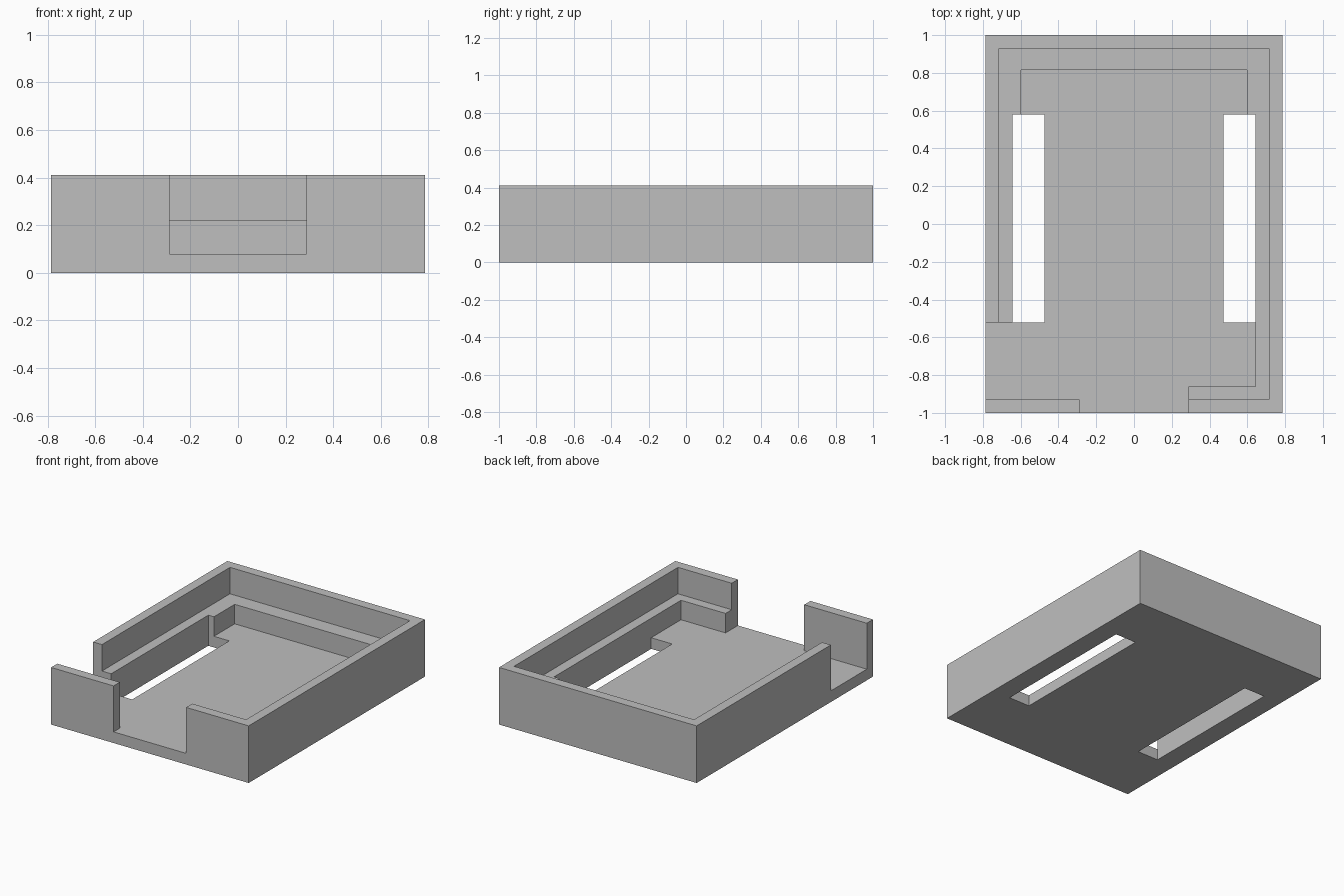
import bpy
import bmesh

cube = bpy.data.objects.get("Cube")
if cube:
    bpy.data.objects.remove(cube, do_unlink=True)

grey = bpy.data.materials.new("plain grey")
grey.use_nodes = True
colour = (0.52, 0.52, 0.52, 1)
grey.diffuse_color = colour
grey.node_tree.nodes["Principled BSDF"].inputs["Base Color"].default_value = colour

W, L = 0.785, 1.0                    # half width and half length
FLOOR, LEDGE, TOP = 0.08, 0.22, 0.41
IN_X, IN_Y = 0.715, 0.93             # inner faces of the walls
SLOT_IN, SLOT_OUT = 0.475, 0.642
SLOT_FRONT, SLOT_BACK = -0.522, 0.58
GATE = 0.288                         # half width of the front opening


def prism(name, outline, z0, z1):
    """Extrude a flat outline (counter-clockwise) from z0 to z1."""
    bm = bmesh.new()
    face = bm.faces.new([bm.verts.new((x, y, z0)) for x, y in outline])
    ext = bmesh.ops.extrude_face_region(bm, geom=[face])
    verts = [v for v in ext["geom"] if isinstance(v, bmesh.types.BMVert)]
    bmesh.ops.translate(bm, verts=verts, vec=(0, 0, z1 - z0))
    bmesh.ops.recalc_face_normals(bm, faces=bm.faces)
    mesh = bpy.data.meshes.new(name)
    bm.to_mesh(mesh)
    bm.free()
    mesh.materials.append(grey)
    obj = bpy.data.objects.new(name, mesh)
    bpy.context.collection.objects.link(obj)
    return obj


def rect(x0, x1, y0, y1):
    return [(x0, y0), (x1, y0), (x1, y1), (x0, y1)]


# Floor plate with two long slots
floor = prism("floor_plate", rect(-W, W, -L, L), 0, FLOOR)
for side, x0, x1 in (("right", -SLOT_OUT, -SLOT_IN), ("left", SLOT_IN, SLOT_OUT)):
    cutter = prism(side + "_slot_cutter", rect(x0, x1, SLOT_FRONT, SLOT_BACK), -0.1, 0.15)
    cutter.hide_render = True
    cutter.hide_viewport = True
    cutter.display_type = 'WIRE'
    cut = floor.modifiers.new(side + " slot", 'BOOLEAN')
    cut.object = cutter
    cut.operation = 'DIFFERENCE'
    cut.solver = 'EXACT'

# Outer wall, running from the side opening round to the front opening
prism("outer_wall", [
    (GATE, -L), (W, -L), (W, L), (-W, L), (-W, SLOT_FRONT),
    (-IN_X, SLOT_FRONT), (-IN_X, IN_Y), (IN_X, IN_Y), (IN_X, -IN_Y), (GATE, -IN_Y),
], FLOOR, TOP)

# Free-standing front wall piece
prism("front_wall_piece", rect(-W, -GATE, -L, -IN_Y), FLOOR, TOP)

# Inner support ledge, wider at the back
LEDGE_X, LEDGE_Y, LEDGE_FRONT = 0.597, 0.815, -0.86
prism("support_ledge", [
    (GATE, -IN_Y), (IN_X, -IN_Y), (IN_X, IN_Y), (-IN_X, IN_Y),
    (-IN_X, SLOT_FRONT), (-SLOT_OUT, SLOT_FRONT), (-SLOT_OUT, SLOT_BACK),
    (-LEDGE_X, SLOT_BACK), (-LEDGE_X, LEDGE_Y), (LEDGE_X, LEDGE_Y),
    (LEDGE_X, SLOT_BACK), (SLOT_OUT, SLOT_BACK), (SLOT_OUT, LEDGE_FRONT),
    (GATE, LEDGE_FRONT),
], FLOOR, LEDGE)
